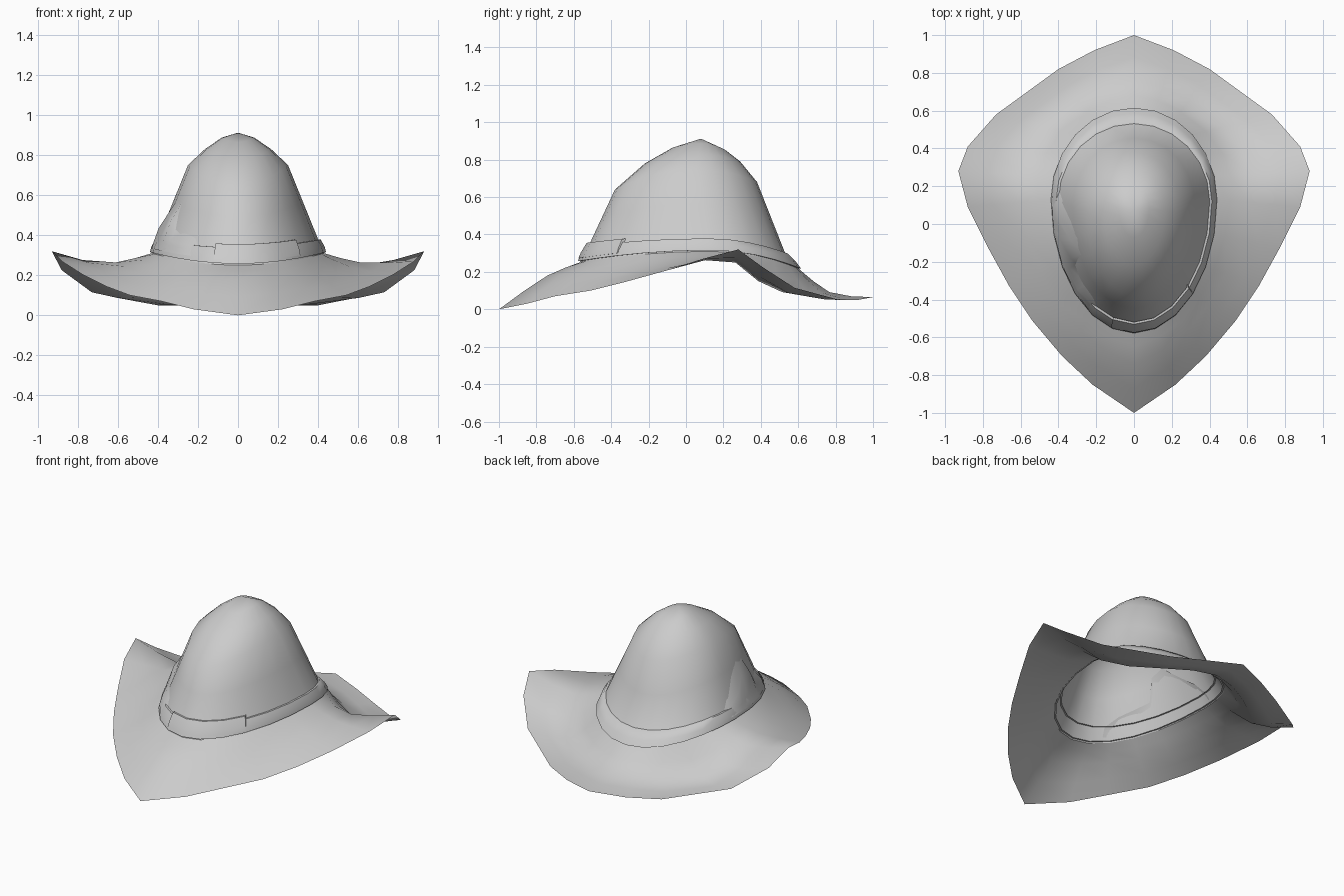
import bpy
from math import sin, cos, radians

cube = bpy.data.objects.get("Cube")
if cube:
    bpy.data.objects.remove(cube)

felt = bpy.data.materials.new("light grey felt")
felt.use_nodes = True
GREY = (0.6, 0.6, 0.6, 1)
felt.diffuse_color = GREY
felt.node_tree.nodes["Principled BSDF"].inputs["Base Color"].default_value = GREY

# Egg-shaped crown sections: half width, front y, back y, centre y, z front, z side, z back
SECTIONS = [
    (.43, -.57, .61, .13, .25, .31, .21),
    (.40, -.52, .53, .12, .34, .38, .30),
    (.25, -.38, .38, .06, .64, .75, .68),
    (.165, -.22, .29, .07, .78, .83, .79),
    (.08, -.07, .21, .08, .865, .888, .852),
    (0, .08, .08, .08, .912, .912, .912),
]
STEPS = 24
FULL = [360 * i / STEPS for i in range(STEPS)]


def crown_point(level, angle, off=0.0):
    """Point on the crown; angle 0 is the front, 90 is +x."""
    i = min(int(level), len(SECTIONS) - 2)
    f = level - i
    w, yf, yb, yc, zf, zs, zb = [a + (b - a) * f
                                 for a, b in zip(SECTIONS[i], SECTIONS[i + 1])]
    s, c = sin(radians(angle)), cos(radians(angle))
    end_y, end_z = (yf - off, zf) if c > 0 else (yb + off, zb)
    return ((w + off) * s, yc + (end_y - yc) * abs(c), zs + (end_z - zs) * c * c)


def loft(name, rows, closed=True):
    """Skin a list of equally long rows of points."""
    n = len(rows[0])
    verts = [p for row in rows for p in row]
    faces = []
    for r in range(len(rows) - 1):
        for i in range(n if closed else n - 1):
            j = (i + 1) % n
            faces.append((r * n + i, r * n + j, (r + 1) * n + j, (r + 1) * n + i))
    mesh = bpy.data.meshes.new(name)
    mesh.from_pydata(verts, [], faces)
    mesh.materials.append(felt)
    obj = bpy.data.objects.new(name, mesh)
    bpy.context.collection.objects.link(obj)
    bpy.ops.object.select_all(action="DESELECT")
    obj.select_set(True)
    bpy.context.view_layer.objects.active = obj
    bpy.ops.object.mode_set(mode="EDIT")
    bpy.ops.mesh.select_all(action="SELECT")
    bpy.ops.mesh.remove_doubles(threshold=0.0005)
    bpy.ops.object.mode_set(mode="OBJECT")
    bpy.ops.object.shade_smooth_by_angle(angle=radians(50))
    return obj


# Crown: hollow shell
levels = [0, 1, 1.5, 2, 3, 4, 5]
loft("crown", [[crown_point(v, a) for a in FULL] for v in levels])

# Brim: half outline from the front tip to the back tip, and its valley depth
EDGE = [(0, -1, 0), (.22, -.85, .03), (.38, -.7, .07), (.54, -.51, .10),
        (.66, -.33, .145), (.77, -.13, .20), (.88, .09, .27), (.93, .28, .32),
        (.88, .41, .225), (.73, .58, .115), (.40, .82, .05), (.21, .92, .05),
        (0, 1, .065)]
DIP = [.03, .02, .01, -.01, -.02, -.02, -.03, -.06, -.11, -.11, -.08, -.06, -.06]


def brim_point(i, f, dip):
    k = min(i, STEPS - i)
    x, y, z = EDGE[k]
    x = x if i == k else -x
    bx, by, bz = crown_point(0, FULL[i])
    return (bx + (x - bx) * f, by + (y - by) * f,
            bz + (z - bz) * f + DIP[k] * dip)


loft("brim", [[brim_point(i, f, d) for i in range(STEPS)]
              for f, d in ((1, 0), (.7, .65), (.4, 1), (.18, .55), (0, 0))])

# Hat band, raised strip around the base of the crown
strip = [(.08, -.01), (.08, .012), (.5, .017), (.98, .012), (.98, -.01)]
loft("hat_band", [[crown_point(v, a, o) for a in FULL] for v, o in strip])

# Overlapping end of the band at the front
end_angles = [-16, -15.9, 0, 15, 30, 45, 46]
loft("band_end", [[crown_point(v, a, o + (.006 if -16 < a < 46 else -.01))
                   for a in end_angles]
                  for v, o in ((.25, 0), (.25, .012), (.6, .016), (1.05, .012), (1.05, 0))],
     closed=False)

# Creased flap tucked into the band on the -x side
flap_top = [(-100, .95), (-92, 1.2), (-82, 1.42), (-72, 1.66), (-62, 1.6),
            (-57, 1.24), (-45, 1.2), (-34, 1.14), (-24, .95)]
rows = []
for r in range(5):
    f = r / 4
    row = []
    for n, (a, top) in enumerate(flap_top):
        rim = n in (0, len(flap_top) - 1) or r == 4
        puff = -.008 if rim else .016 + .009 * (-1) ** n * f
        row.append(crown_point(.35 + (top - .35) * f, a, puff))
    rows.append(row)
loft("side_flap", rows, closed=False)
